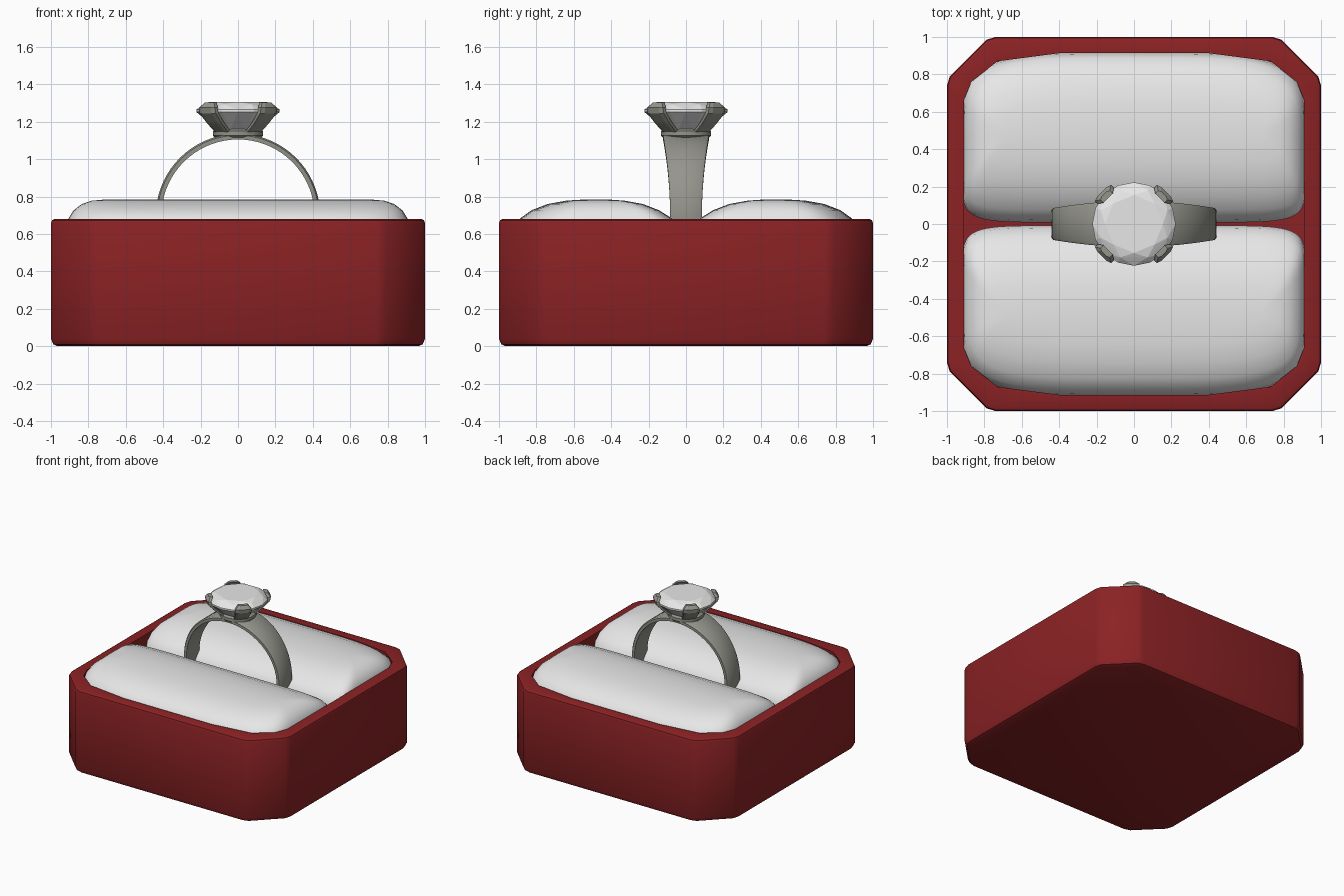
import bpy, bmesh, math
from math import cos, sin, pi, radians

if "Cube" in bpy.data.objects:
    bpy.data.objects.remove(bpy.data.objects["Cube"])


def material(name, rgb):
    m = bpy.data.materials.new(name)
    m.diffuse_color = (*rgb, 1)
    m.use_nodes = True
    m.node_tree.nodes["Principled BSDF"].inputs["Base Color"].default_value = m.diffuse_color
    return m


RED = material("red velvet", (0.26, 0.016, 0.018))
WHITE = material("white satin", (0.8, 0.8, 0.8))
METAL = material("grey metal", (0.30, 0.30, 0.265))
STONE = material("clear stone", (0.82, 0.82, 0.82))


def finish(name, bm, mat, smooth=None):
    bmesh.ops.recalc_face_normals(bm, faces=bm.faces[:])
    me = bpy.data.meshes.new(name)
    bm.to_mesh(me)
    bm.free()
    me.materials.append(mat)
    ob = bpy.data.objects.new(name, me)
    bpy.context.collection.objects.link(ob)
    if smooth:
        bpy.ops.object.select_all(action='DESELECT')
        ob.select_set(True)
        bpy.context.view_layer.objects.active = ob
        bpy.ops.object.shade_smooth_by_angle(angle=radians(smooth))
    return ob


def loft(name, rings, mat, smooth=None, loop=False):
    """Skin equal-length rings of points; cap the ends or join them in a loop."""
    bm = bmesh.new()
    vs = [[bm.verts.new(p) for p in r] for r in rings]
    n = len(vs[0])
    for a, b in zip(vs, vs[1:] + ([vs[0]] if loop else [])):
        for i in range(n):
            j = (i + 1) % n
            bm.faces.new((a[i], a[j], b[j], b[i]))
    if not loop:
        bm.faces.new(vs[0])
        bm.faces.new(vs[-1])
    return finish(name, bm, mat, smooth)


def circle(r, z, n, turn=0.0):
    return [(r * cos(2 * pi * (i + turn) / n), r * sin(2 * pi * (i + turn) / n), z)
            for i in range(n)]


def mirror_quarter(pts):
    """Complete a closed outline from its +x +y quarter."""
    half = pts + [(-x, y) for x, y in reversed(pts)]
    return half + [(x, -y) for x, y in reversed(half)]


# Box: chamfered square with soft edges and a recess
outer = mirror_quarter([(1, 0.74), (0.985, 0.79), (0.79, 0.985), (0.74, 1)])
inner = mirror_quarter([(0.91, 0.66), (0.87, 0.76), (0.73, 0.87), (0.4, 0.913)])
rings = [[(x * s, y * s, z) for x, y in outer] for s, z in
         ((0.965, 0), (0.988, 0.01), (1, 0.04), (1, 0.655), (0.995, 0.673), (0.982, 0.68))]
rings += [[(x, y, z) for x, y in inner] for z in (0.68, 0.08)]
loft("box", rings, RED, 40)


# Cushions: half x, half y towards the slot, half y towards the wall, height
LEVELS = ((0.92, 0.472, 0.44, 0.09), (0.92, 0.472, 0.44, 0.57), (0.917, 0.458, 0.43, 0.63),
          (0.907, 0.405, 0.407, 0.683), (0.878, 0.335, 0.345, 0.727),
          (0.835, 0.25, 0.26, 0.76), (0.78, 0.15, 0.16, 0.778), (0.70, 0.05, 0.05, 0.785))


def cushion_ring(hx, h_in, h_out, z, side, n=72):
    pts = []
    for i in range(n):
        c, s = cos(2 * pi * i / n), sin(2 * pi * i / n)
        e = 2 / (4 if s >= 0 else 9)
        x = math.copysign(abs(c) ** e, c) * hx
        y = 0.48 + math.copysign(abs(s) ** e, s) * (h_out if s >= 0 else h_in)
        pts.append((x, side * y, z))
    return pts


for label, side in (("front", -1), ("back", 1)):
    loft(label + "_cushion", [cushion_ring(*lv, side) for lv in LEVELS], WHITE, 60)

# Ring band: standing hoop that widens towards the top
hoop = []
for i in range(72):
    a = 2 * pi * i / 72
    up = max(0.0, sin(a))
    w = 0.085 + 0.038 * up ** 2
    hoop.append([(r * cos(a), y, 0.695 + r * sin(a))
                 for r, y in ((0.41, -w), (0.432, -w), (0.44, -w + 0.012),
                              (0.44, w - 0.012), (0.432, w), (0.41, w))])
loft("ring_band", hoop, METAL, 35, loop=True)

# Setting base under the stone
loft("setting_base", [circle(r, z, 16, 0.5) for r, z in
                      ((0.125, 1.115), (0.137, 1.125), (0.137, 1.15), (0.12, 1.16))], METAL, 30)

# Four diagonal prongs: radius, height, half width
SECTIONS = ((0.12, 1.135, 0.05), (0.185, 1.19, 0.055), (0.238, 1.245, 0.062),
            (0.243, 1.275, 0.06), (0.225, 1.302, 0.035))
for k in range(4):
    a = pi / 4 + k * pi / 2
    c, s = cos(a), sin(a)
    secs = []
    for r, z, w in SECTIONS:
        secs.append([(p * c - q * s, p * s + q * c, z) for p, q in
                     ((r - 0.03, -w), (r - 0.008, -w), (r, -w * 0.6), (r, w * 0.6),
                      (r - 0.008, w), (r - 0.03, w))])
    loft("prong_%d" % (k + 1), secs, METAL)

# Faceted gemstone: hull of table, star, girdle and lower rings
bm = bmesh.new()
for p in (circle(0.155, 1.306, 8) + circle(0.193, 1.293, 8, 0.5) + circle(0.223, 1.265, 16)
          + circle(0.223, 1.252, 16) + circle(0.11, 1.15, 8, 0.5)):
    bm.verts.new(p)
bmesh.ops.convex_hull(bm, input=bm.verts[:])
finish("gemstone", bm, STONE)
